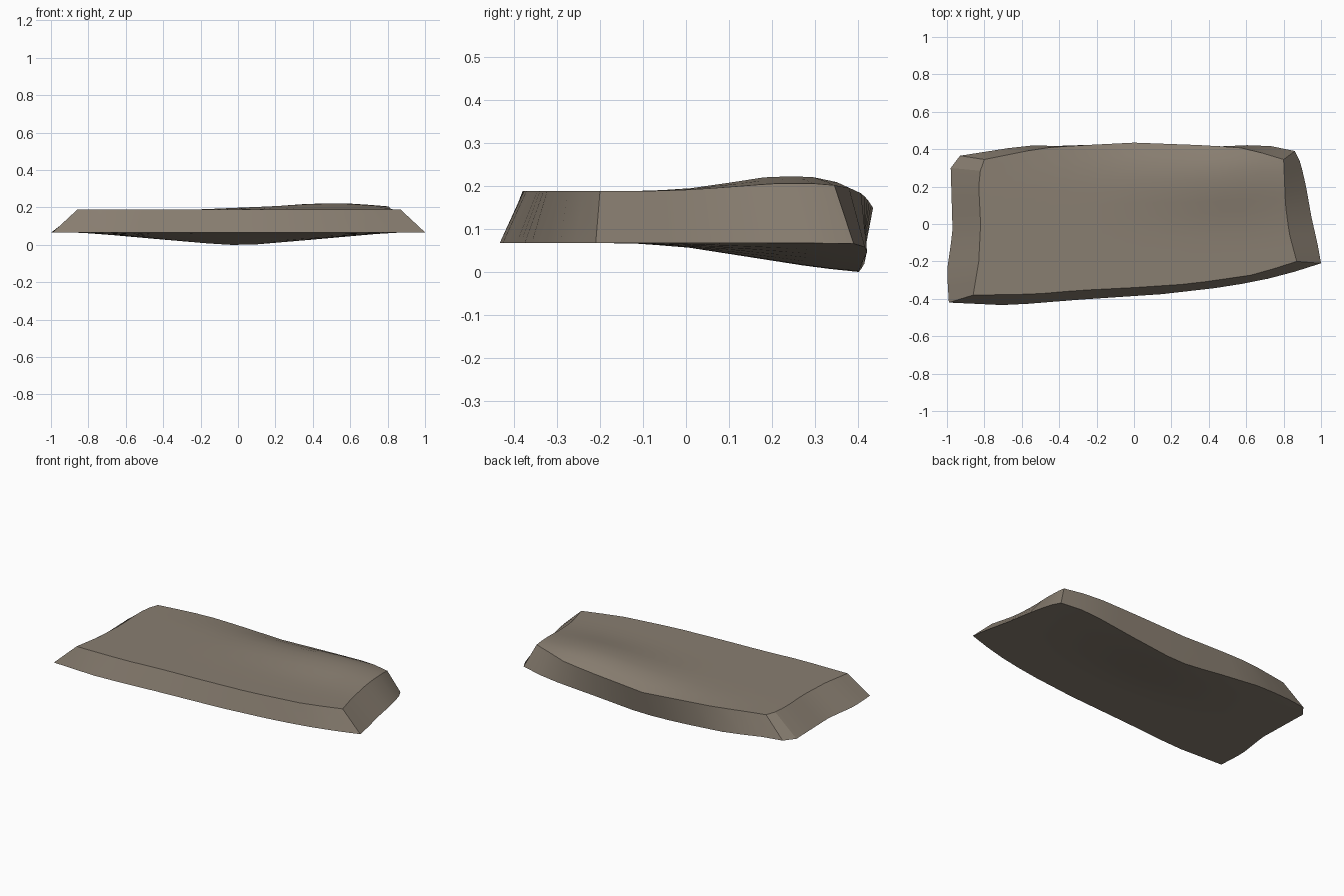
import bpy, bmesh

if "Cube" in bpy.data.objects:
    bpy.data.objects.remove(bpy.data.objects["Cube"])

COLS, ROWS = 14, 12


def lerp(points, t):
    """Piecewise-linear lookup in (key, value) pairs."""
    if t <= points[0][0]:
        return points[0][1]
    for (a, va), (b, vb) in zip(points, points[1:]):
        if t <= b:
            return va + (vb - va) * (t - a) / (b - a)
    return points[-1][1]


def along(edge, axis, t):
    """Point at fraction t of an edge outline, measured along one axis."""
    c = edge[0][axis] + (edge[-1][axis] - edge[0][axis]) * t
    other = lerp([(p[axis], p[1 - axis]) for p in edge], c)
    return (c, other) if axis == 0 else (other, c)


def patch(bm, front, back, left, right, height):
    """Grid of vertices blended between four outline edges."""
    grid = []
    for j in range(ROWS + 1):
        v, row = j / ROWS, []
        for i in range(COLS + 1):
            u = i / COLS
            f, b = along(front, 0, u), along(back, 0, u)
            l, r = along(left, 1, v), along(right, 1, v)
            x, y = [(1 - v) * f[k] + v * b[k] + (1 - u) * l[k] + u * r[k]
                    - (1 - u) * (1 - v) * front[0][k] - u * (1 - v) * front[-1][k]
                    - (1 - u) * v * back[0][k] - u * v * back[-1][k] for k in (0, 1)]
            row.append(bm.verts.new((x, y, height(x, y))))
        grid.append(row)
    for j in range(ROWS):
        for i in range(COLS):
            bm.faces.new((grid[j][i], grid[j][i + 1], grid[j + 1][i + 1], grid[j + 1][i]))
    # boundary loop, in order
    return (grid[0][:-1] + [r[-1] for r in grid[:-1]]
            + grid[-1][:0:-1] + [r[0] for r in grid[:0:-1]])


def top_height(x, y):
    # ridge at the back right, rounded drop along the middle of the back
    ridge = (lerp([(-.25, 0), (.2, .6), (.4, 1), (.6, 1), (.8, .5)], x)
             * lerp([(-.1, 0), (0, .15), (.1, .55), (.2, 1), (.3, 1), (.35, .75), (.4, .15), (.42, 0)], y))
    drop = (lerp([(0, 1), (.4, .5), (.8, 0)], abs(x))
            * lerp([(.2, 0), (.3, .2), (.4, .7), (.435, 1)], y))
    return .188 + .035 * ridge - .039 * drop


def bottom_height(x, y):
    # belly hanging down at the middle of the back
    belly = (lerp([(.07, 1), (.4, .58), (.8, .05), (.9, 0)], abs(x))
             * lerp([(-.13, 0), (0, .14), (.3, .84), (.4, 1)], y))
    return .067 - .067 * belly


bm = bmesh.new()
top = patch(
    bm,
    [(-.86, -.38), (-.53, -.375), (-.3, -.355), (0, -.34), (.3, -.32), (.65, -.27), (.87, -.2)],
    [(-.8, .345), (-.5, .405), (-.3, .42), (0, .435), (.4, .42), (.6, .405), (.8, .345)],
    [(-.86, -.38), (-.83, -.2), (-.82, 0), (-.83, .2), (-.82, .3), (-.8, .345)],
    [(.87, -.2), (.83, -.05), (.81, .1), (.8, .345)],
    top_height)
bottom = patch(
    bm,
    [(-.99, -.42), (-.67, -.435), (-.3, -.405), (.15, -.375), (.5, -.335), (.78, -.28), (1, -.21)],
    [(-.93, .365), (-.58, .42), (-.3, .415), (0, .4), (.35, .41), (.69, .425), (.86, .39)],
    [(-.99, -.42), (-1, -.25), (-.97, -.04), (-.98, .3), (-.93, .365)],
    [(1, -.21), (.98, -.1), (.95, .03), (.92, .2), (.89, .33), (.86, .39)],
    bottom_height)

# sloped sides joining the two outlines
for i in range(len(top)):
    k = (i + 1) % len(top)
    bm.faces.new((top[i], top[k], bottom[k], bottom[i]))
bmesh.ops.recalc_face_normals(bm, faces=bm.faces[:])

mesh = bpy.data.meshes.new("stone_slab")
bm.to_mesh(mesh)
bm.free()
slab = bpy.data.objects.new("stone_slab", mesh)
bpy.context.collection.objects.link(slab)

stone = bpy.data.materials.new("stone")
stone.diffuse_color = (.25, .21, .165, 1)
stone.use_nodes = True
stone.node_tree.nodes["Principled BSDF"].inputs["Base Color"].default_value = stone.diffuse_color
mesh.materials.append(stone)

# soft top and belly, crisp rims
bpy.context.view_layer.objects.active = slab
slab.select_set(True)
bpy.ops.object.shade_smooth_by_angle(angle=.26)
